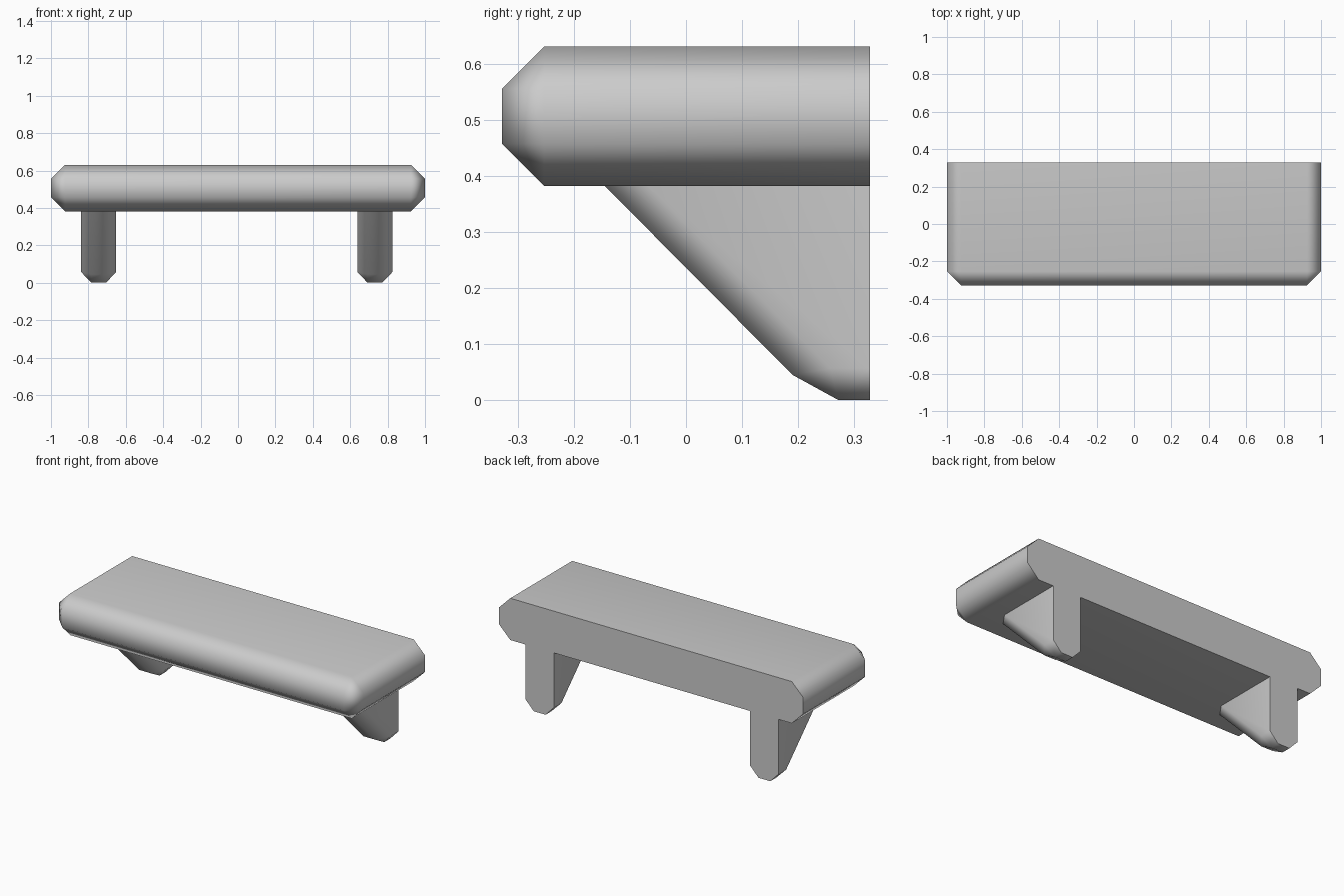
import bpy
import bmesh
import math

if "Cube" in bpy.data.objects:
    bpy.data.objects.remove(bpy.data.objects["Cube"])

BACK, UNDER, TOP = 0.328, 0.382, 0.63
CHAMFER = 0.075

grey = bpy.data.materials.new("plain grey")
grey.use_nodes = True
grey.diffuse_color = (0.6, 0.6, 0.6, 1)
grey.node_tree.nodes["Principled BSDF"].inputs["Base Color"].default_value = (0.6, 0.6, 0.6, 1)


def finish(name, bm):
    """Turn the bmesh into an object with smooth chamfers and flat main faces."""
    bmesh.ops.recalc_face_normals(bm, faces=bm.faces)
    for face in bm.faces:
        face.smooth = True
    for edge in bm.edges:
        edge.smooth = edge.calc_face_angle(math.pi) < math.radians(60)
    mesh = bpy.data.meshes.new(name)
    bm.to_mesh(mesh)
    bm.free()
    mesh.materials.append(grey)
    obj = bpy.data.objects.new(name, mesh)
    bpy.context.collection.objects.link(obj)
    weighted = obj.modifiers.new("flat main faces", 'WEIGHTED_NORMAL')
    weighted.keep_sharp = True
    return obj


# Shelf board: box chamfered on every edge except around the flat back
bm = bmesh.new()
bmesh.ops.create_cube(bm, size=1)
for v in bm.verts:
    v.co.x *= 2
    v.co.y *= 2 * BACK
    v.co.z = v.co.z * (TOP - UNDER) + (TOP + UNDER) / 2
front_edges = [e for e in bm.edges if any(v.co.y < 0 for v in e.verts)]
bmesh.ops.bevel(bm, geom=front_edges, offset=CHAMFER, segments=1, affect='EDGES')
finish("shelf_board", bm)


# Brackets: slanted side profile lofted across x, narrowing at both cheeks
HALF, CORE = 0.0935, 0.039
core_profile = [(-0.145, UNDER), (0.19, 0.045), (0.272, 0), (BACK, 0), (BACK, UNDER)]
cheek_profile = [(-0.068, UNDER), (0.257, 0.057), (0.257, 0.057), (BACK, 0.057), (BACK, UNDER)]


def bracket(name, x):
    bm = bmesh.new()
    sections = [(-HALF, cheek_profile), (-CORE, core_profile),
                (CORE, core_profile), (HALF, cheek_profile)]
    rings = [[bm.verts.new((dx, y, z)) for y, z in prof] for dx, prof in sections]
    n = len(core_profile)
    for a, b in zip(rings, rings[1:]):
        for i in range(n):
            j = (i + 1) % n
            bm.faces.new((a[i], a[j], b[j], b[i]))
    bm.faces.new(rings[0])
    bm.faces.new(rings[-1])
    bmesh.ops.remove_doubles(bm, verts=bm.verts, dist=0.0005)
    bmesh.ops.recalc_face_normals(bm, faces=bm.faces)
    bmesh.ops.dissolve_limit(bm, angle_limit=math.radians(1),
                             verts=bm.verts, edges=bm.edges)
    finish(name, bm).location.x = x


bracket("right_bracket", -0.745)
bracket("left_bracket", 0.732)
